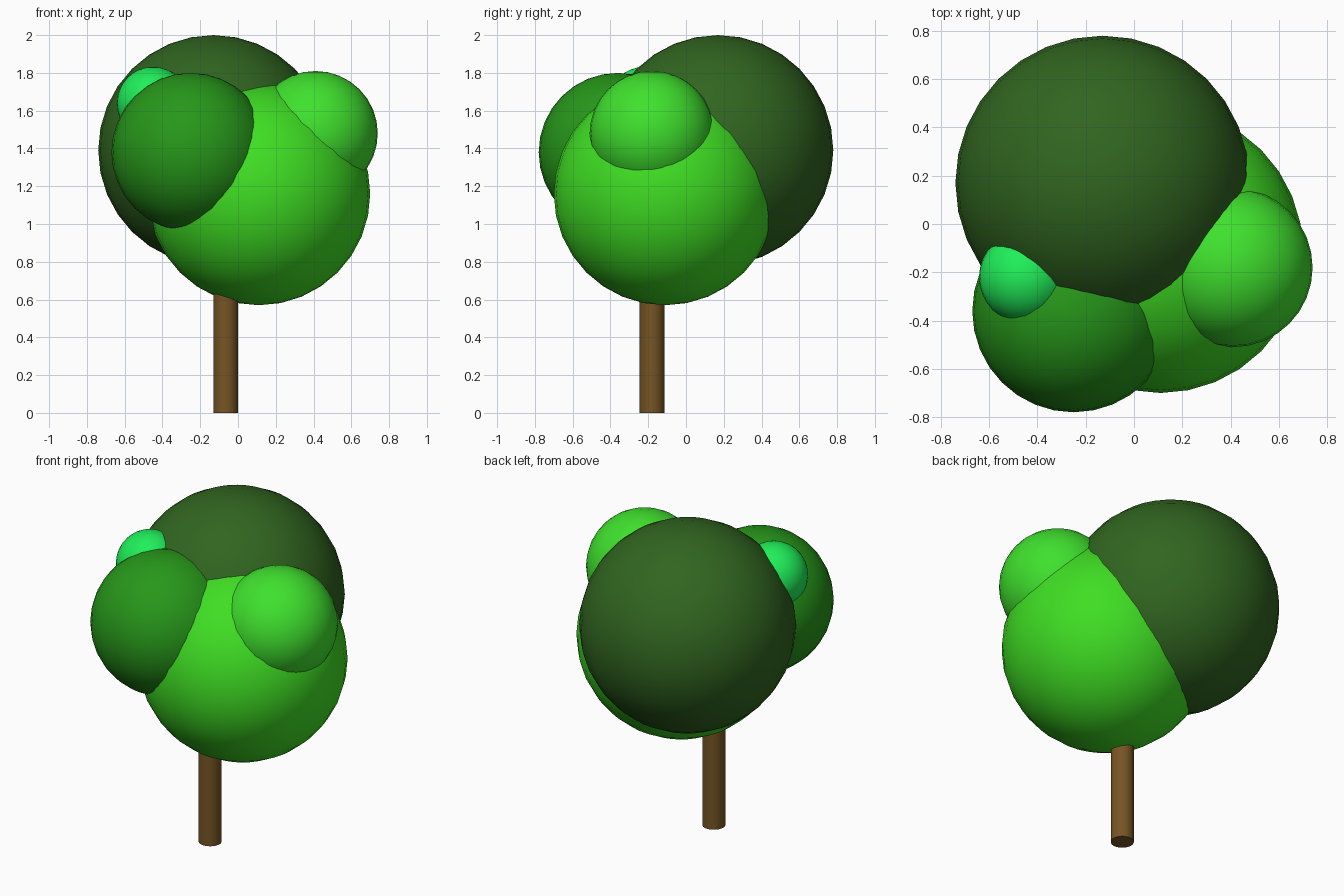
import bpy
import math

if "Cube" in bpy.data.objects:
    bpy.data.objects.remove(bpy.data.objects["Cube"])


def finish(obj, name, color):
    obj.name = name
    mat = bpy.data.materials.new(name + "_color")
    mat.diffuse_color = (*color, 1)
    mat.use_nodes = True
    mat.node_tree.nodes["Principled BSDF"].inputs["Base Color"].default_value = mat.diffuse_color
    obj.data.materials.append(mat)
    bpy.ops.object.shade_smooth_by_angle(angle=math.radians(30))


# Trunk, running up into the foliage
TRUNK_HEIGHT = 1.1
bpy.ops.mesh.primitive_cylinder_add(vertices=32, radius=0.065, depth=TRUNK_HEIGHT,
                                    location=(-0.065, -0.18, TRUNK_HEIGHT / 2))
finish(bpy.context.object, "trunk", (0.18, 0.09, 0.018))

# Overlapping foliage balls: name, centre, radius, colour
foliage = [
    ("foliage_back", (-0.13, 0.17, 1.39), 0.61, (0.03, 0.13, 0.014)),
    ("foliage_main", (0.11, -0.11, 1.16), 0.59, (0.05, 0.73, 0.017)),
    ("foliage_front_left", (-0.25, -0.36, 1.38), 0.42, (0.02, 0.31, 0.01)),
    ("foliage_right", (0.41, -0.18, 1.48), 0.33, (0.05, 0.75, 0.027)),
    ("foliage_small", (-0.45, -0.22, 1.64), 0.192, (0.014, 0.86, 0.1)),
]
for name, centre, radius, color in foliage:
    bpy.ops.mesh.primitive_uv_sphere_add(segments=32, ring_count=16,
                                         radius=radius, location=centre)
    finish(bpy.context.object, name, color)
